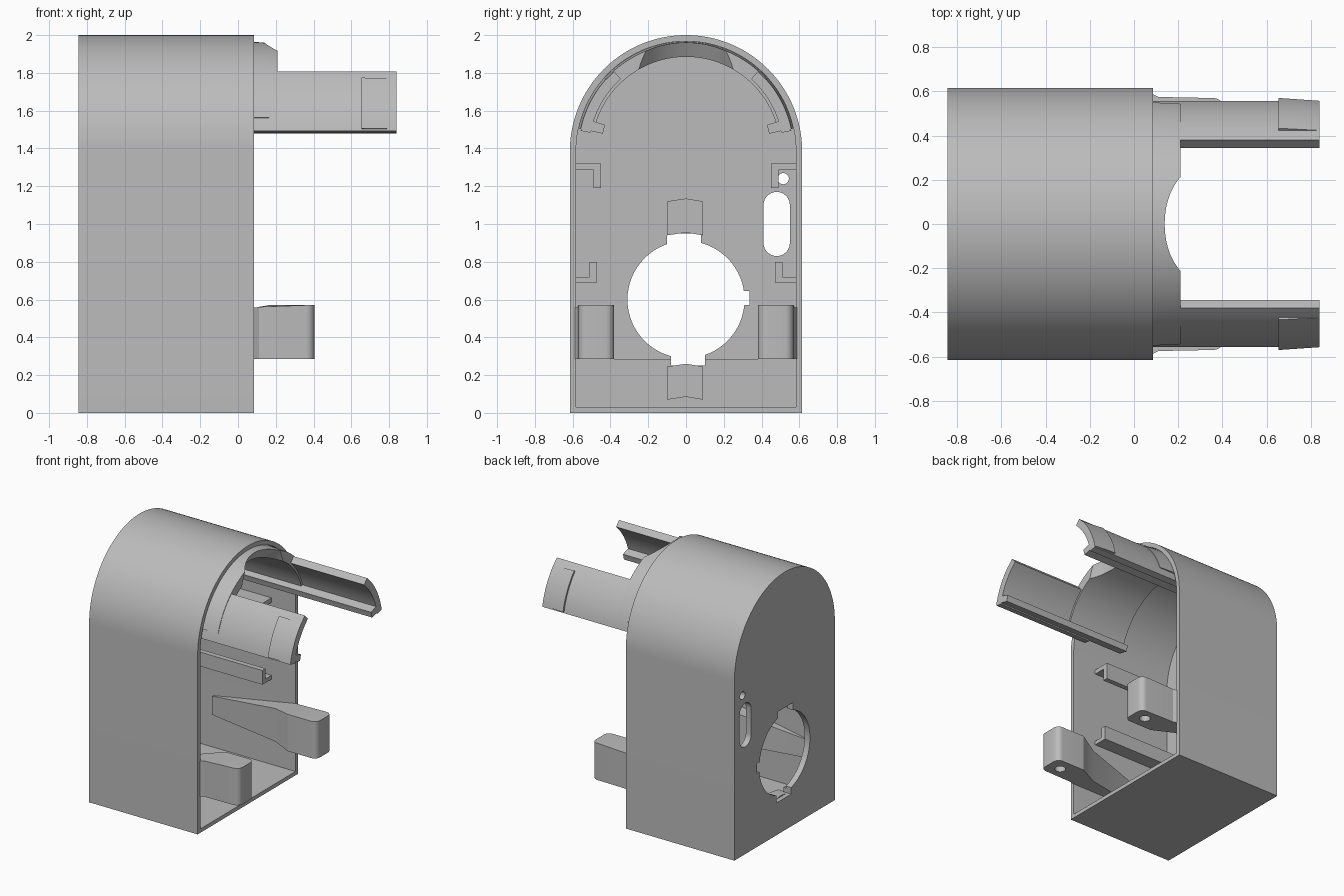
import bpy, bmesh
from math import cos, sin, radians, pi

if "Cube" in bpy.data.objects:
    bpy.data.objects.remove(bpy.data.objects["Cube"])

grey = bpy.data.materials.new("plain grey")
grey.use_nodes = True
grey.diffuse_color = (0.5, 0.5, 0.5, 1)
grey.node_tree.nodes["Principled BSDF"].inputs["Base Color"].default_value = (0.5, 0.5, 0.5, 1)

ARCH_Z = 1.385
BACK, FRONT, INNER = -0.845, 0.085, -0.8
parts = []


def prism(name, pts, lo, hi, axis="x", end=None, cutter=False):
    """Extrude a profile (y, z along x; or x, y along z); end is an optional second profile."""
    bm = bmesh.new()

    def place(p, d):
        return (d, p[0], p[1]) if axis == "x" else (p[0], p[1], d)
    a = [bm.verts.new(place(p, lo)) for p in pts]
    b = [bm.verts.new(place(p, hi)) for p in (end or pts)]
    bm.faces.new(a)
    bm.faces.new(b[::-1])
    n = len(pts)
    for i in range(n):
        j = (i + 1) % n
        bm.faces.new((a[i], b[i], b[j], a[j]))
    bmesh.ops.recalc_face_normals(bm, faces=bm.faces[:])
    me = bpy.data.meshes.new(name)
    bm.to_mesh(me)
    bm.free()
    ob = bpy.data.objects.new(name, me)
    bpy.context.collection.objects.link(ob)
    me.materials.append(grey)
    if cutter:
        ob.hide_render = True
    else:
        parts.append(ob)
    return ob


def box(name, y0, y1, z0, z1, x0, x1, **kw):
    return prism(name, [(y0, z0), (y1, z0), (y1, z1), (y0, z1)], x0, x1, **kw)


def arc(cx, cy, r, a0, a1, n):
    return [(cx + r * cos(radians(a0 + (a1 - a0) * i / n)),
             cy + r * sin(radians(a0 + (a1 - a0) * i / n))) for i in range(n + 1)]


def circle(cx, cy, r, n=32):
    return arc(cx, cy, r, 0, 360, n)[:-1]


def arch(half, floor):
    return [(-half, floor), (half, floor)] + arc(0, ARCH_Z, half, 0, 180, 64)


def sector(name, r0, r1, a0, a1, x0, x1, r1_end=None):
    n = max(3, int(abs(a1 - a0) / 3))

    def ring(outer):
        return arc(0, ARCH_Z, outer, a0, a1, n) + arc(0, ARCH_Z, r0, a1, a0, n)
    return prism(name, ring(r1), x0, x1, end=ring(r1_end or r1))


def cut(ob, *cutters):
    for c in cutters:
        m = ob.modifiers.new("cut", "BOOLEAN")
        m.operation, m.solver, m.object = "DIFFERENCE", "EXACT", c
        bpy.context.view_layer.objects.active = ob
        bpy.ops.object.modifier_apply(modifier=m.name)
        bpy.data.objects.remove(c)


# Arched housing, open towards +x, with holes in the end wall
shell = prism("housing", arch(0.615, 0), BACK, FRONT)
slot = arc(0.48, 1.1, 0.07, 0, 180, 12) + arc(0.48, 0.9, 0.07, 180, 360, 12)
cut(shell, prism("cavity", arch(0.582, 0.03), INNER, 0.3, cutter=True))


def hole_cutters():
    return (prism("round_hole", circle(0, 0.6, 0.31, 64), -1, -0.7, cutter=True),
            box("key_notch_top", -0.1, 0.08, 0.8, 0.95, -1, -0.7, cutter=True),
            box("key_notch_bottom", -0.08, 0.1, 0.25, 0.4, -1, -0.7, cutter=True),
            box("key_notch_side", 0.2, 0.335, 0.57, 0.645, -1, -0.7, cutter=True))


cut(shell, *hole_cutters(),
    prism("slot_hole", slot, -1, -0.7, cutter=True),
    prism("small_hole", circle(0.515, 1.24, 0.03, 16), -1, -0.7, cutter=True))

# Thickened lower band of the end wall
band = box("lower_band", -0.585, 0.585, 0.02, 0.285, INNER - 0.01, INNER + 0.02)
cut(band, *hole_cutters())

# Retaining tabs above and below the round hole
for name, z0, z1 in (("upper_tab", 0.95, 1.12), ("lower_tab", 0.08, 0.245)):
    prism(name, [(-0.1, z0 - 0.01), (0, z0 + 0.005), (0.09, z0 - 0.01),
                 (0.09, z1), (0, z1 + 0.015), (-0.1, z1)], INNER - 0.01, INNER + 0.08)

# Collar under the arch, with a scooped middle
sector("collar_inside", 0.5, 0.59, 18, 162, -0.3, 0.06)
collar = sector("collar_front", 0.5, 0.58, 18, 162, 0.06, 0.21, 0.572)
cut(collar, prism("scoop", circle(0.29, 0, 0.278, 48), 1.75, 2.05, axis="z",
                  end=circle(0.47, 0, 0.278, 48), cutter=True))

for side, label in ((1, "left"), (-1, "right")):
    def mir(a):
        return a if side > 0 else 180 - a

    # Curved snap arm with inner lip and barb
    sector("arm_" + label, 0.515, 0.568, mir(11), mir(48), 0.0, 0.84)
    sector("arm_lip_" + label, 0.45, 0.53, mir(12), mir(18), -0.3, 0.84)
    sector("arm_barb_" + label, 0.54, 0.583, mir(12), mir(42), 0.655, 0.84, 0.57)

    # L-shaped guide rails on the side walls
    for name, flat, up, edge in (("upper_rail_", (1.285, 1.32), (1.19, 1.32), 0.45),
                                 ("lower_rail_", (0.69, 0.72), (0.69, 0.8), 0.47)):
        y_in, y_mid, y_wall = edge * side, (edge + 0.04) * side, 0.59 * side
        z0, z1 = flat
        ends = [up[0], z1] if up[0] < z0 else [up[1], z0]
        shelf = z0 if up[0] < z0 else z1
        back = z1 + z0 - shelf
        prism(name + label, [(y_wall, back), (y_in, back), (y_in, ends[0]),
                             (y_mid, ends[0]), (y_mid, shelf), (y_wall, shelf)],
              INNER - 0.01, -0.12)

    # Screw lug: rounded block with a wedge running back along the wall
    outline = ([(-0.62, 0.59), (-0.62, 0.57), (0.0, 0.46), (0.16, 0.38)]
               + arc(0.36, 0.425, 0.045, -90, 0, 6) + arc(0.36, 0.525, 0.045, 0, 90, 6)
               + [(0.11, 0.575), (0.08, 0.59)])
    lug = prism("lug_" + label, [(x, y * side) for x, y in outline], 0.285, 0.57, axis="z")
    for v in lug.data.vertices:
        if v.co.z > 0.5 and v.co.x < 0.15:
            v.co.z -= (0.16 - v.co.x) * 0.18
    bm = bmesh.new()
    bm.from_mesh(lug.data)
    bmesh.ops.triangulate(bm, faces=[f for f in bm.faces if len(f.verts) > 4])
    bm.to_mesh(lug.data)
    bm.free()
    cut(lug, prism("screw_hole", circle(0.3, 0.48 * side, 0.04, 24), 0.2, 0.42,
                   axis="z", cutter=True))

# Smooth curved walls, keep hard edges
bpy.ops.object.select_all(action="DESELECT")
for ob in parts:
    ob.select_set(True)
bpy.context.view_layer.objects.active = shell
bpy.ops.object.shade_smooth_by_angle(angle=radians(25))
